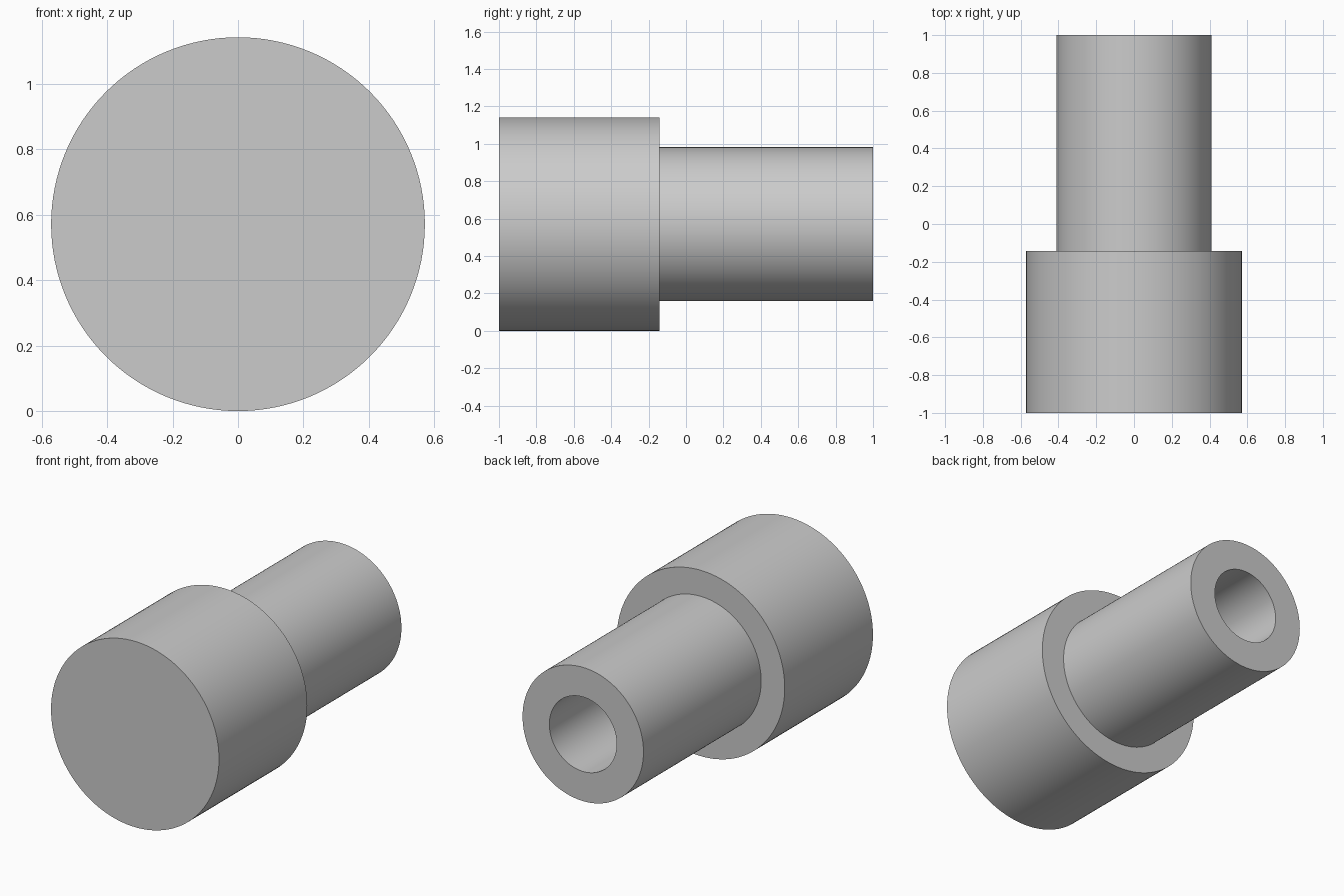
import bpy
import bmesh
from math import tau
from mathutils import Matrix, Vector

cube = bpy.data.objects.get("Cube")
if cube:
    bpy.data.objects.remove(cube, do_unlink=True)

HEAD_R, SHANK_R, BORE_R = 0.571, 0.411, 0.229
FRONT, STEP, BACK = -1.0, -0.143, 1.0
SEGMENTS = 128

grey = bpy.data.materials.new("plain grey")
grey.use_nodes = True
colour = (0.6, 0.6, 0.6, 1.0)
grey.diffuse_color = colour
grey.node_tree.nodes["Principled BSDF"].inputs["Base Color"].default_value = colour

# Half section of the stepped plug as (radius, y), from the front centre
# round the outside and back into the blind bore
profile = [
    (0, FRONT), (HEAD_R, FRONT), (HEAD_R, STEP), (SHANK_R, STEP),
    (SHANK_R, BACK), (BORE_R, BACK), (BORE_R, STEP), (0, STEP),
]

bm = bmesh.new()
verts = [bm.verts.new((r, y, 0)) for r, y in profile]
edges = [bm.edges.new(pair) for pair in zip(verts, verts[1:])]
bmesh.ops.spin(bm, geom=verts + edges, cent=(0, 0, 0), axis=(0, 1, 0),
               angle=tau, steps=SEGMENTS, use_duplicate=False)
bmesh.ops.remove_doubles(bm, verts=bm.verts, dist=0.0001)
bmesh.ops.recalc_face_normals(bm, faces=bm.faces)
bmesh.ops.transform(bm, matrix=Matrix.Translation(Vector((0, 0, HEAD_R))),
                    verts=bm.verts)

mesh = bpy.data.meshes.new("stepped_plug")
bm.to_mesh(mesh)
bm.free()
mesh.materials.append(grey)
plug = bpy.data.objects.new("stepped_plug", mesh)
bpy.context.collection.objects.link(plug)

# Smooth round walls with crisp rims
bpy.ops.object.select_all(action="DESELECT")
plug.select_set(True)
bpy.context.view_layer.objects.active = plug
bpy.ops.object.shade_smooth_by_angle(angle=0.6)
